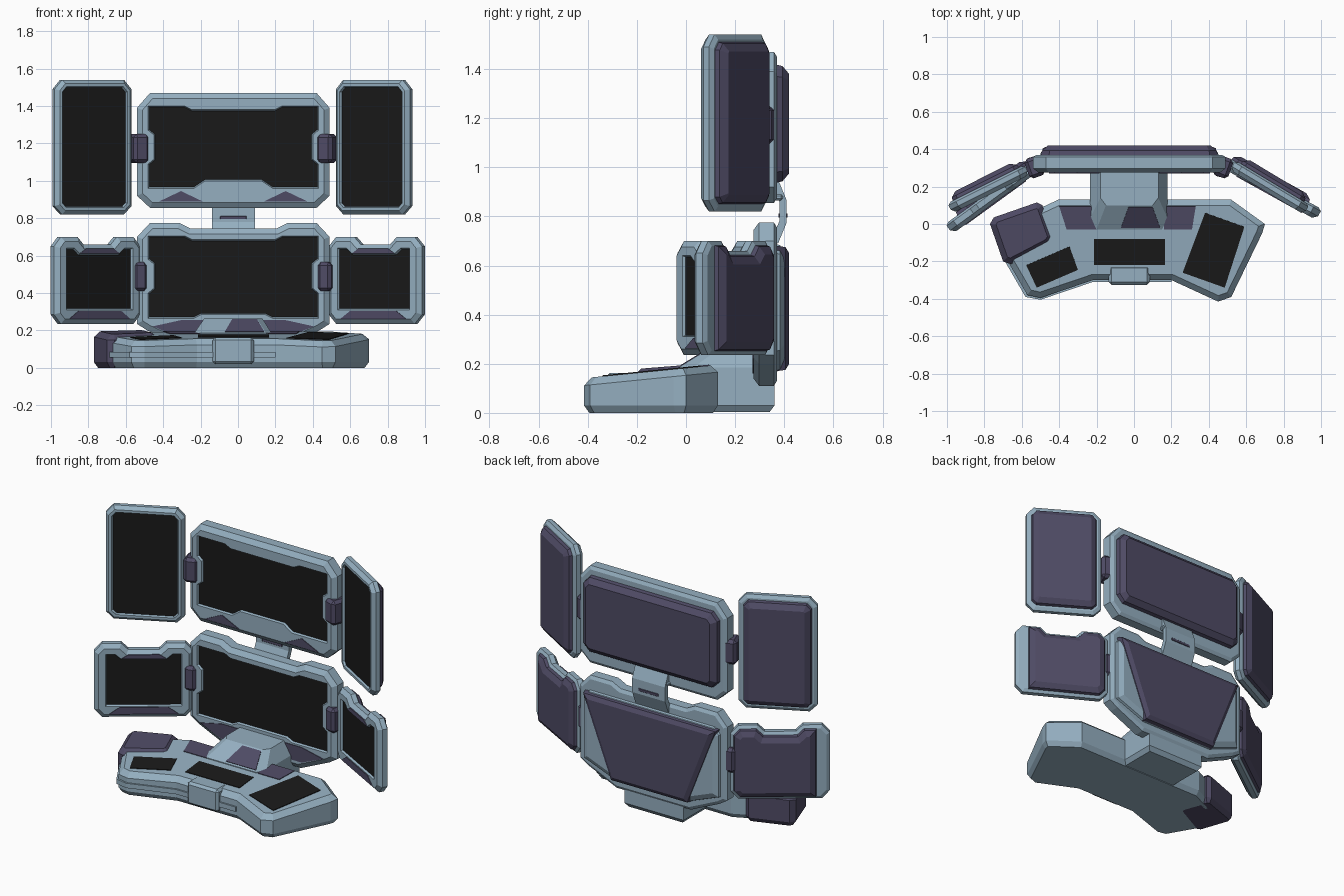
import bpy, bmesh
from math import radians
from mathutils import Vector

if "Cube" in bpy.data.objects:
    bpy.data.objects.remove(bpy.data.objects["Cube"])


def material(name, col):
    m = bpy.data.materials.new(name)
    m.diffuse_color = (*col, 1)
    m.use_nodes = True
    m.node_tree.nodes["Principled BSDF"].inputs["Base Color"].default_value = m.diffuse_color
    return m


LIGHT = material("light_blue", (0.30, 0.43, 0.53))
PURPLE = material("purple", (0.078, 0.070, 0.13))
BLACK = material("screen_black", (0.010, 0.010, 0.010))


def finish(bm, name, mats, loc=(0, 0, 0), angle=0):
    bmesh.ops.recalc_face_normals(bm, faces=bm.faces)
    me = bpy.data.meshes.new(name)
    bm.to_mesh(me)
    bm.free()
    for m in mats:
        me.materials.append(m)
    ob = bpy.data.objects.new(name, me)
    ob.location = loc
    ob.rotation_euler.z = radians(angle)
    bpy.context.collection.objects.link(ob)
    return ob


def off(pts, d):
    """Move every edge of a 2D polygon inwards by d."""
    p = [Vector(q) for q in pts]
    n = len(p)
    area = sum(p[i].x * p[(i + 1) % n].y - p[(i + 1) % n].x * p[i].y for i in range(n))
    s = 1 if area > 0 else -1
    out = []
    for i in range(n):
        e1 = (p[i] - p[i - 1]).normalized()
        e2 = (p[(i + 1) % n] - p[i]).normalized()
        n1, n2 = Vector((-e1.y, e1.x)) * s, Vector((-e2.y, e2.x)) * s
        q = p[i] + (n1 + n2) * d / max(0.3, 1 + n1.dot(n2))
        out.append((q.x, q.y))
    return out


def sym(half):
    """Mirror the right half of an outline, listed from top to bottom."""
    return half + [(-x, z) for x, z in reversed(half)]


def skin(bm, rings):
    loops = [[bm.verts.new(p) for p in r] for r in rings]
    for a, b in zip(loops, loops[1:]):
        for i in range(len(a)):
            j = (i + 1) % len(a)
            bm.faces.new((a[i], a[j], b[j], b[i]))
    return loops


def loft(name, rings, mat, loc=(0, 0, 0), angle=0):
    bm = bmesh.new()
    loops = skin(bm, rings)
    bm.faces.new(loops[0])
    bm.faces.new(loops[-1])
    return finish(bm, name, [mat], loc, angle)


def plate(name, pts, normal, mat, loc=(0, 0, 0), angle=0, up=0.004):
    """Thin flat inlay standing slightly proud of a surface."""
    n = Vector(normal).normalized()
    return loft(name, [[Vector(p) - n * 0.012 for p in pts], [Vector(p) + n * up for p in pts]], mat, loc, angle)


def box(name, x, y, z, mat, bevel=0.015, angle=0):
    bm = bmesh.new()
    bmesh.ops.create_cube(bm, size=1)
    size = (x[1] - x[0], y[1] - y[0], z[1] - z[0])
    bmesh.ops.scale(bm, vec=size, verts=bm.verts)
    bmesh.ops.bevel(bm, geom=bm.edges[:], offset=bevel, segments=1, affect='EDGES')
    return finish(bm, name, [mat], (sum(x) / 2, sum(y) / 2, sum(z) / 2), angle)


def monitor(name, outline, screen, shell, loc, angle, ft, st, inset, back=PURPLE):
    """Frame with recessed screen plus a bevelled back shell; depth runs along local y."""
    def at(pts, d):
        return [(u, d, v) for u, v in pts]
    bm = bmesh.new()
    frame = skin(bm, [at(off(outline, 0.02), ft), at(outline, ft - 0.012),
                      at(outline, 0.022), at(off(outline, inset), 0)])
    bm.faces.new(frame[0])
    hole = skin(bm, [at(screen, 0), at(off(screen, 0.006), 0.012)])
    edges = [bm.edges.get((l[i - 1], l[i])) for l in (frame[-1], hole[0]) for i in range(len(l))]
    bmesh.ops.triangle_fill(bm, edges=edges, normal=(0, -1, 0), use_beauty=True)
    bm.faces.new(hole[1]).material_index = 1
    finish(bm, name + "_frame", [LIGHT, BLACK], loc, angle)
    loft(name + "_back_shell", [at(shell, ft - 0.01), at(off(shell, 0.008), ft + st * 0.45),
                                at(off(shell, 0.04), ft + st)], back, loc, angle)


# Upper centre monitor
CX, CY = -0.025, 0.275
upper = sym([(0.445, 1.47), (0.515, 1.39), (0.515, 0.92), (0.445, 0.855)])
upper_screen = sym([(0.22, 1.38), (0.26, 1.40), (0.455, 1.40), (0.455, 1.27), (0.425, 1.245), (0.425, 1.115),
                    (0.455, 1.09), (0.455, 0.96), (0.21, 0.96), (0.15, 1.0)])
upper_shell = sym([(0.43, 1.42), (0.475, 1.37), (0.475, 0.98), (0.43, 0.935)])
monitor("upper_centre_monitor", upper, upper_screen, upper_shell, (CX, CY, 0), 0, 0.095, 0.05, 0.03)

# Lower centre monitor, tapering to a narrow chin
lower = sym([(0.23, 0.745), (0.29, 0.775), (0.445, 0.775), (0.515, 0.70), (0.515, 0.235), (0.46, 0.20),
             (0.26, 0.11)])
lower_screen = sym([(0.22, 0.685), (0.26, 0.705), (0.455, 0.705), (0.455, 0.58), (0.425, 0.555), (0.425, 0.425),
                    (0.455, 0.40), (0.455, 0.265), (0.21, 0.265), (0.17, 0.285)])
lower_shell = sym([(0.44, 0.69), (0.48, 0.65), (0.48, 0.25), (0.26, 0.165)])
monitor("lower_centre_monitor", lower, lower_screen, lower_shell, (CX, CY, 0), 0, 0.095, 0.03, 0.03, LIGHT)
wedge = sym([(0.47, 0.68), (0.27, 0.17)])
loft("lower_centre_back_plate", [[(u, 0.37, v) for u, v in wedge], [(u, 0.405, v) for u, v in off(wedge, 0.005)],
                                 [(u, 0.42, v) for u, v in off(wedge, 0.03)]], PURPLE, (CX, 0, 0))

# Purple bezel inlays under both centre screens
for s in (-1, 1):
    for name, pts in (("upper", [(0.40, 0.888), (0.28, 0.945), (0.16, 0.888)]),
                      ("lower", [(0.43, 0.222), (0.28, 0.255), (0.16, 0.255), (0.16, 0.16), (0.28, 0.16)])):
        plate(f"{name}_bezel_inlay", [(s * x, 0, z) for x, z in pts], (0, -1, 0), PURPLE, (CX, CY, 0))

# Side monitors: tall ones above, notched ones below
tall = sym([(0.185, 1.54), (0.23, 1.49), (0.23, 0.865), (0.185, 0.82)])
notched = sym([(0.09, 0.66), (0.13, 0.70), (0.24, 0.70), (0.285, 0.65), (0.285, 0.285), (0.24, 0.235)])
notched_screen = sym([(0.13, 0.61), (0.165, 0.64), (0.22, 0.64), (0.22, 0.31)])
for side, s, tall_at, tall_ang, low_at, low_ang in (
        ("right", 1, (0.71, 0.17, 0), -31, (0.724, 0.16, 0), -29),
        ("left", -1, (-0.765, 0.16, 0), 26.6, (-0.74, 0.115, 0), 36)):
    monitor(side + "_upper_monitor", tall, off(tall, 0.036), off(tall, 0.028), tall_at, tall_ang, 0.06, 0.04, 0.02)
    shell = [(s * min(s * x, 0.21), z) for x, z in off(notched, 0.015)]
    monitor(side + "_lower_monitor", notched, notched_screen, shell, low_at, low_ang, 0.065, 0.035, 0.025)
    plate(side + "_top_inlay", [(-0.13, 0, 0.612), (0.13, 0, 0.612), (0.09, 0, 0.638), (-0.09, 0, 0.638)],
          (0, -1, 0), PURPLE, low_at, low_ang)
    plate(side + "_bottom_inlay", [(-0.2, 0, 0.262), (0.2, 0, 0.262), (0.14, 0, 0.305), (-0.14, 0, 0.305)],
          (0, -1, 0), PURPLE, low_at, low_ang)
    # Hinges joining side and centre monitors
    hx = 0.475 if s > 0 else -0.53
    box(side + "_upper_hinge", (hx - 0.045, hx + 0.045), (0.25, 0.36), (1.095, 1.25), PURPLE, 0.018, -s * 20)
    box(side + "_lower_hinge", (hx - 0.042, hx + 0.036), (0.25, 0.36), (0.41, 0.565), PURPLE, 0.018, -s * 15)

# Bent neck strap between the centre monitors, with a slot
spine = [(0.345, 0.70), (0.38, 0.78), (0.38, 0.86), (0.35, 0.94), (0.375, 0.95), (0.41, 0.865), (0.41, 0.775),
         (0.375, 0.69)]
loft("neck_strap", [[(x, y, z) for y, z in spine] for x in (-0.14, 0.09)], LIGHT)
box("neck_slot", (-0.095, 0.045), (0.376, 0.414), (0.795, 0.812), PURPLE, 0.002)
box("neck_top_clip", (-0.15, 0.10), (0.35, 0.395), (0.865, 0.89), LIGHT, 0.008)


# Console body with a top that rises towards the back
def top(y):
    return 0.145 + 0.1 * (y + 0.38)


def slab(name, outline, z_top, mat, chamfer=0.03):
    inner = off(outline, chamfer)
    low = off(outline, 0.02)
    return loft(name, [[(x, y, 0) for x, y in low], [(x, y, 0.03) for x, y in outline],
                       [(x, y, z_top(y) - 0.03) for x, y in outline],
                       [(x, y, z_top(y)) for x, y in inner]], mat)


slab("console_body", [(-0.405, 0.13), (0.52, 0.13), (0.70, 0.0), (0.685, -0.05), (0.52, -0.39), (0.45, -0.415),
                      (0.2, -0.30), (-0.22, -0.30), (-0.5, -0.395), (-0.57, -0.38), (-0.68, -0.19),
                      (-0.64, 0.02)], top, LIGHT)
slab("left_pod", [(-0.77, 0.0), (-0.75, 0.035), (-0.52, 0.115), (-0.49, 0.10), (-0.43, -0.07), (-0.45, -0.105),
                  (-0.66, -0.215), (-0.70, -0.2)], lambda y: 0.195 + 0.08 * y, PURPLE)

# Rail along the left and centre front edge, and front tab
rail = [(0.2, -0.31), (-0.22, -0.31), (-0.5, -0.405), (-0.58, -0.39), (-0.69, -0.2), (-0.6, -0.2), (-0.5, -0.3),
        (-0.2, -0.2), (0.2, -0.2)]
loft("front_rail", [[(x, y, z) for x, y in rail] for z in (0.055, 0.085)], LIGHT)
box("front_tab", (-0.135, 0.085), (-0.325, -0.22), (0.02, 0.163), LIGHT, 0.015)

# Console screens and purple surface strips
up = (0, -0.1, 1)
for name, pts, mat in (
        ("console_centre_screen", [(-0.215, -0.22), (0.165, -0.22), (0.165, -0.08), (-0.215, -0.08)], BLACK),
        ("console_left_screen", [(-0.576, -0.22), (-0.52, -0.34), (-0.30, -0.245), (-0.345, -0.12)], BLACK),
        ("console_right_screen", [(0.38, 0.06), (0.26, -0.26), (0.485, -0.34), (0.59, -0.015)], BLACK),
        ("left_strip", [(-0.36, -0.03), (-0.2, -0.03), (-0.2, 0.095), (-0.40, 0.095)], PURPLE),
        ("right_strip", [(0.16, -0.03), (0.31, -0.03), (0.33, 0.095), (0.16, 0.095)], PURPLE)):
    plate(name, [(x, y, top(y)) for x, y in pts], up, mat)

# Raised mount carrying the monitors, reaching back under them
foot = [(-0.235, 0.36), (-0.235, 0.03), (-0.2, -0.03), (0.15, -0.03), (0.18, 0.03), (0.18, 0.36)]
crown = [(-0.18, 0.30), (-0.18, 0.14), (-0.15, 0.10), (0.10, 0.10), (0.13, 0.14), (0.13, 0.30)]
loft("monitor_mount", [[(x, y, 0.003) for x, y in off(foot, 0.02)], [(x, y, 0.03) for x, y in foot],
                       [(x, y, 0.185) for x, y in foot], [(x, y, 0.265) for x, y in crown]], LIGHT)
plate("mount_panel", [(-0.07, -0.02, 0.191), (0.14, -0.02, 0.191), (0.10, 0.09, 0.259), (-0.03, 0.09, 0.259)],
      (0, -0.08, 0.13), PURPLE)
